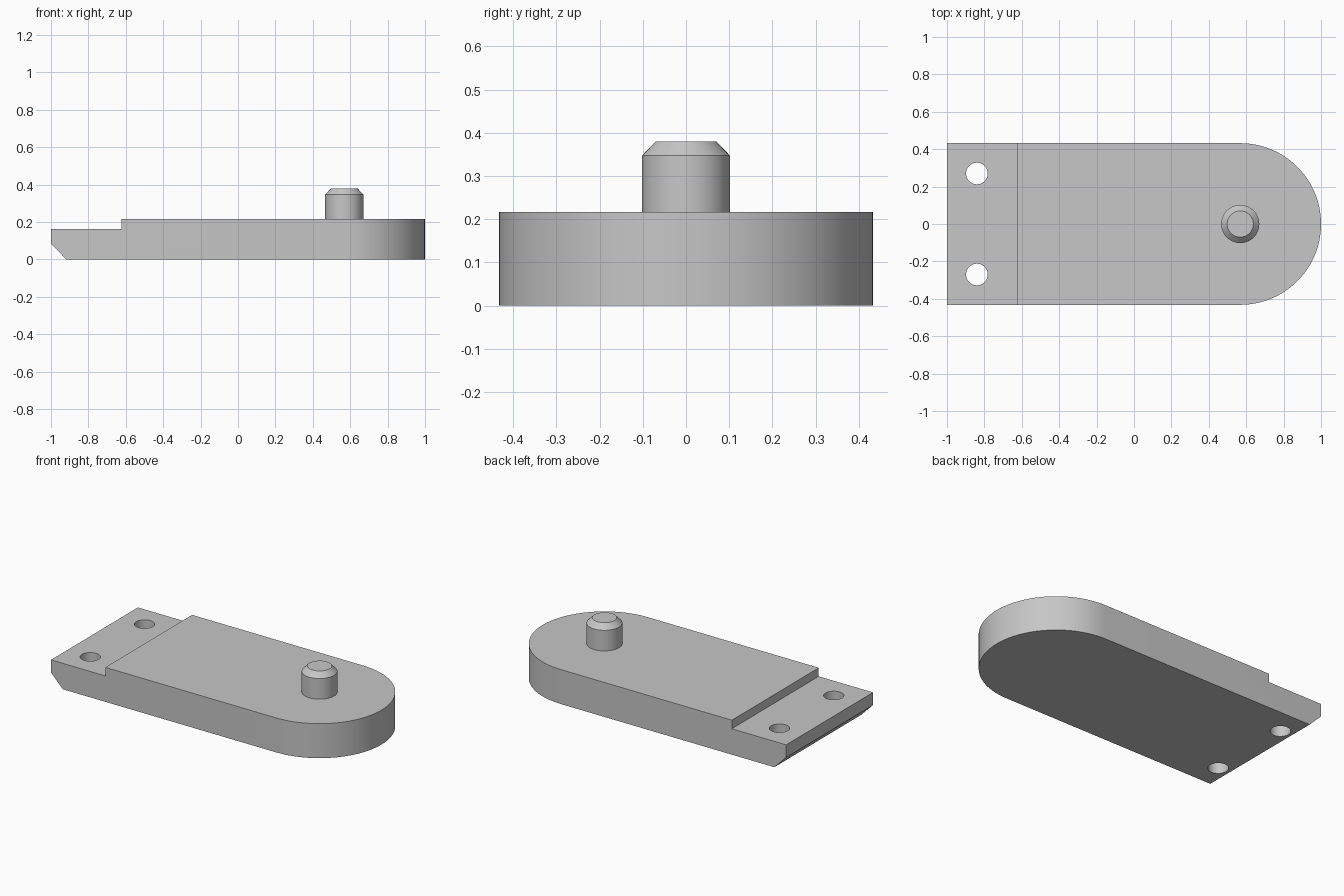
import bpy
import bmesh
from math import sin, cos, pi, radians
from mathutils import Vector

if "Cube" in bpy.data.objects:
    bpy.data.objects.remove(bpy.data.objects["Cube"])

HALF_WIDTH = 0.432
PIN_X = 1 - HALF_WIDTH      # pin sits at the centre of the rounded end
TOP = 0.217

grey = bpy.data.materials.new("machined_grey")
grey.use_nodes = True
colour = (0.57, 0.57, 0.57, 1)
grey.diffuse_color = colour
grey.node_tree.nodes["Principled BSDF"].inputs["Base Color"].default_value = colour


def add_object(name, bm):
    bmesh.ops.recalc_face_normals(bm, faces=bm.faces)
    mesh = bpy.data.meshes.new(name)
    bm.to_mesh(mesh)
    bm.free()
    mesh.materials.append(grey)
    obj = bpy.data.objects.new(name, mesh)
    bpy.context.collection.objects.link(obj)
    return obj


def prism(name, points, direction):
    """Extrude a closed flat outline along a direction."""
    bm = bmesh.new()
    face = bm.faces.new([bm.verts.new(p) for p in points])
    result = bmesh.ops.extrude_face_region(bm, geom=[face], use_keep_orig=True)
    verts = [g for g in result["geom"] if isinstance(g, bmesh.types.BMVert)]
    bmesh.ops.translate(bm, verts=verts, vec=Vector(direction))
    return add_object(name, bm)


def circle(x, y, z, r, n):
    return [(x + r * cos(2 * pi * i / n), y + r * sin(2 * pi * i / n), z)
            for i in range(n)]


def smooth(obj):
    bpy.ops.object.select_all(action="DESELECT")
    obj.select_set(True)
    bpy.context.view_layer.objects.active = obj
    bpy.ops.object.shade_smooth_by_angle(angle=radians(30))


# Plate: plan outline with a rounded end
steps = 48
plan = [(PIN_X + HALF_WIDTH * sin(pi * i / steps),
         -HALF_WIDTH * cos(pi * i / steps), -0.1) for i in range(steps + 1)]
plan += [(-1.2, HALF_WIDTH, -0.1), (-1.2, -HALF_WIDTH, -0.1)]
plate = prism("base_plate", plan, (0, 0, 0.6))

# Side profile: lowered tab and chamfered lower edge
side = [(-0.918, 0), (1.2, 0), (1.2, TOP), (-0.622, TOP),
        (-0.622, 0.163), (-1, 0.163), (-1, 0.083)]
profile = prism("side_profile_cutter", [(x, -0.6, z) for x, z in side], (0, 1.2, 0))
cutters = [(profile, "INTERSECT")]

# Screw holes in the tab
for s in (-1, 1):
    hole = prism("screw_hole_cutter", circle(-0.84, s * 0.27, -0.2, 0.058, 32), (0, 0, 0.8))
    cutters.append((hole, "DIFFERENCE"))

for cutter, operation in cutters:
    cutter.hide_render = True
    mod = plate.modifiers.new(cutter.name, "BOOLEAN")
    mod.operation = operation
    mod.solver = "EXACT"
    mod.object = cutter

# Apply the cuts and drop the cutters
depsgraph = bpy.context.evaluated_depsgraph_get()
plate.data = bpy.data.meshes.new_from_object(plate.evaluated_get(depsgraph))
plate.modifiers.clear()
for cutter, _ in cutters:
    bpy.data.objects.remove(cutter)
smooth(plate)

# Locating pin with a chamfered top
bm = bmesh.new()
rings = [[bm.verts.new(p) for p in circle(PIN_X, 0, z, r, 48)]
         for r, z in ((0.102, TOP), (0.102, 0.347), (0.07, 0.38))]
for low, high in zip(rings, rings[1:]):
    for i in range(len(low)):
        bm.faces.new((low[i - 1], low[i], high[i], high[i - 1]))
bm.faces.new(rings[0])
bm.faces.new(rings[-1])
smooth(add_object("locating_pin", bm))
